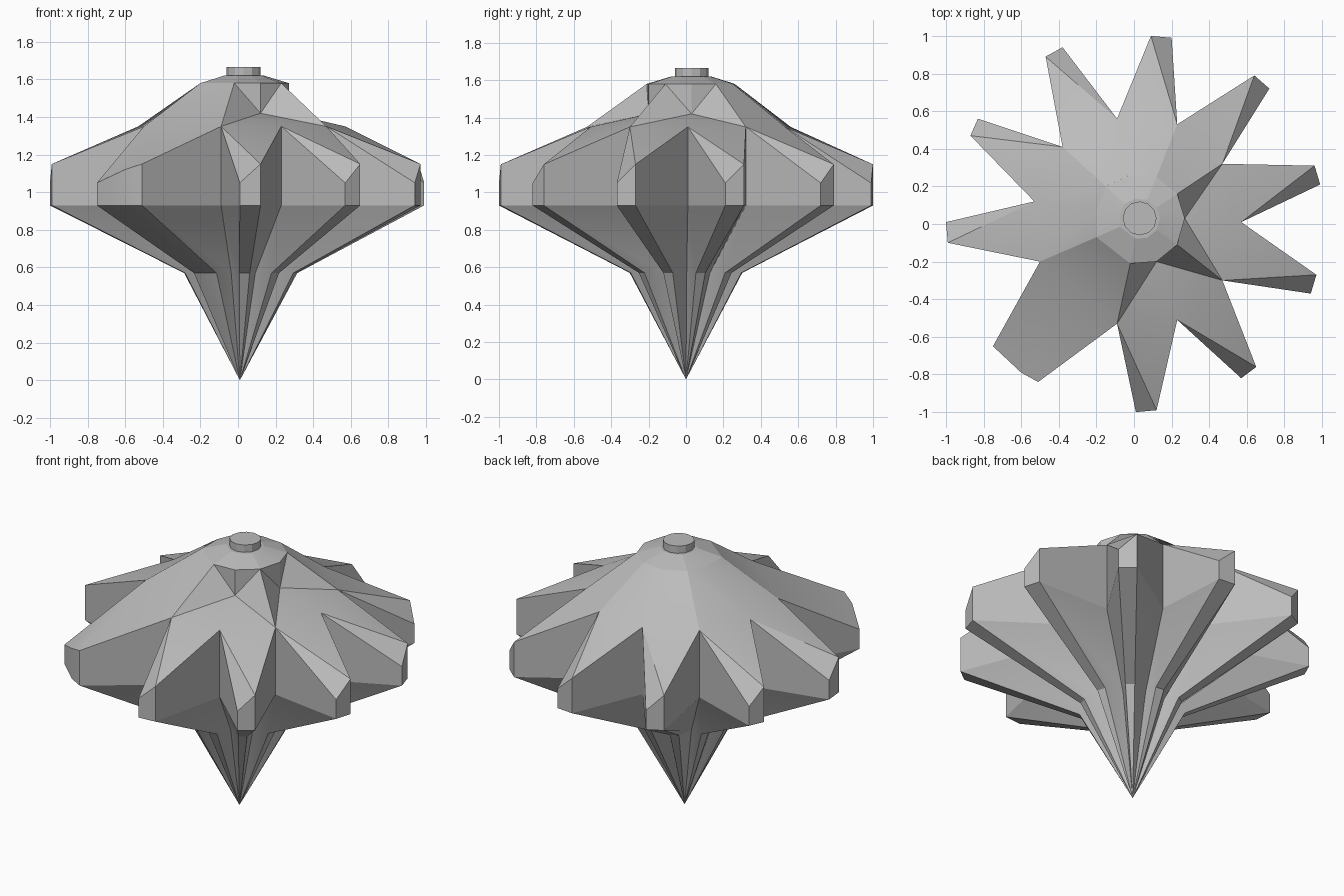
import bpy, bmesh, math
from mathutils import Vector

cube = bpy.data.objects.get("Cube")
if cube:
    bpy.data.objects.remove(cube, do_unlink=True)

grey = bpy.data.materials.new("plain grey")
grey.use_nodes = True
colour = (0.5, 0.5, 0.5, 1)
grey.diffuse_color = colour
grey.node_tree.nodes["Principled BSDF"].inputs["Base Color"].default_value = colour

BASE, RIM_LOW, RIM_HIGH, VALLEY, CAP = 0.93, 1.05, 1.15, 1.35, 1.58
WAIST = 0.57
CENTRE = Vector((0.03, 0.03))

# plan outlines, counter-clockwise: valleys, and the blade tips following each
valleys = [Vector(p) for p in (
    (0.57, 0.01), (0.47, 0.32), (0.23, 0.53), (-0.09, 0.56), (-0.38, 0.41),
    (-0.53, 0.12), (-0.50, -0.20), (-0.09, -0.53), (0.23, -0.51), (0.47, -0.30))]
tips = [[Vector(p) for p in blade] for blade in (
    ((0.99, 0.21), (0.96, 0.31)), ((0.72, 0.72), (0.64, 0.79)),
    ((0.20, 0.99), (0.09, 1.0)), ((-0.38, 0.94), (-0.47, 0.89)),
    ((-0.83, 0.56), (-0.87, 0.47)), ((-1.0, 0.01), (-0.99, -0.10)),
    ((-0.75, -0.65), (-0.60, -0.79), (-0.51, -0.84)),
    ((0.01, -1.0), (0.12, -0.99)), ((0.57, -0.82), (0.65, -0.76)),
    ((0.94, -0.37), (0.97, -0.27)))]
collar = [Vector(p) for p in (
    (0.27, 0.03), (0.23, 0.16), (0.12, 0.25), (-0.02, 0.26), (-0.15, 0.20),
    (-0.20, 0.08), (-0.20, -0.07), (-0.02, -0.21), (0.12, -0.20), (0.23, -0.11))]
DENTS = (0, 8)
N = len(valleys)


def finish(bm, name, angle=20):
    bmesh.ops.recalc_face_normals(bm, faces=bm.faces)
    mesh = bpy.data.meshes.new(name)
    bm.to_mesh(mesh)
    bm.free()
    mesh.materials.append(grey)
    ob = bpy.data.objects.new(name, mesh)
    bpy.context.collection.objects.link(ob)
    bpy.ops.object.select_all(action='DESELECT')
    ob.select_set(True)
    bpy.context.view_layer.objects.active = ob
    bpy.ops.object.shade_smooth_by_angle(angle=math.radians(angle))
    return ob


# bladed body
bm = bmesh.new()


def vert(p, z):
    return bm.verts.new((p.x, p.y, z))


apex = vert(Vector((0.01, 0)), 0)
valley_top = [vert(v, VALLEY) for v in valleys]
valley_base = [vert(v, BASE) for v in valleys]
valley_waist = [vert(v * 0.4, WAIST) for v in valleys]
cap_ring = [vert(c, CAP) for c in collar]
neck = [vert(c, 1.42) if i in DENTS else cap_ring[i] for i, c in enumerate(collar)]

for i, blade in enumerate(tips):
    j = (i + 1) % N
    mid = (blade[0] + blade[-1]) / 2
    last = len(blade) - 1
    top = [vert(p, RIM_LOW + (RIM_HIGH - RIM_LOW) * (k / last) ** 0.5)
           for k, p in enumerate(blade)]
    base = [vert(p, BASE) for p in blade]
    waist = [vert(mid * 0.3 + (p - mid) * 0.5 + Vector((0.015, 0)), WAIST) for p in blade]
    # blade top, fanned from its clockwise valley
    for p, q in zip(top, top[1:] + [valley_top[j]]):
        bm.faces.new((valley_top[i], p, q))
    # walls, underside and spike below the blade
    rows = [[valley_top[i]] + top + [valley_top[j]],
            [valley_base[i]] + base + [valley_base[j]],
            [valley_waist[i]] + waist + [valley_waist[j]]]
    for upper, lower in zip(rows, rows[1:]):
        for k in range(len(upper) - 1):
            bm.faces.new((upper[k], lower[k], lower[k + 1], upper[k + 1]))
    for p, q in zip(rows[2], rows[2][1:]):
        bm.faces.new((p, apex, q))
    # shoulder between valleys and collar
    if j in DENTS:
        bm.faces.new((valley_top[i], valley_top[j], neck[j]))
        bm.faces.new((valley_top[i], neck[j], neck[i]))
    else:
        bm.faces.new((valley_top[i], valley_top[j], neck[i]))
        bm.faces.new((valley_top[j], neck[j], neck[i]))
    # upright gap under the cap at each dent
    if i in DENTS or j in DENTS:
        d, other = (i, j) if i in DENTS else (j, i)
        bm.faces.new((neck[d], cap_ring[d], cap_ring[other]))
bm.faces.new(cap_ring)
finish(bm, "bladed_body")

# sloping cap
bm = bmesh.new()
rings = []
for z, scale in ((CAP - 0.01, 1.0), (CAP, 1.0), (1.62, 0.45)):
    rings.append([vert(CENTRE + (c - CENTRE) * scale, z) for c in collar])
for a, b in zip(rings, rings[1:]):
    for i in range(N):
        j = (i + 1) % N
        bm.faces.new((a[i], a[j], b[j], b[i]))
bm.faces.new(rings[0])
bm.faces.new(rings[-1])
finish(bm, "cap", 10)

# knob on top
bm = bmesh.new()
bmesh.ops.create_cone(bm, cap_ends=True, segments=12, radius1=0.09, radius2=0.09, depth=0.055)
bmesh.ops.translate(bm, verts=bm.verts, vec=(CENTRE.x, CENTRE.y, 1.638))
finish(bm, "knob")
